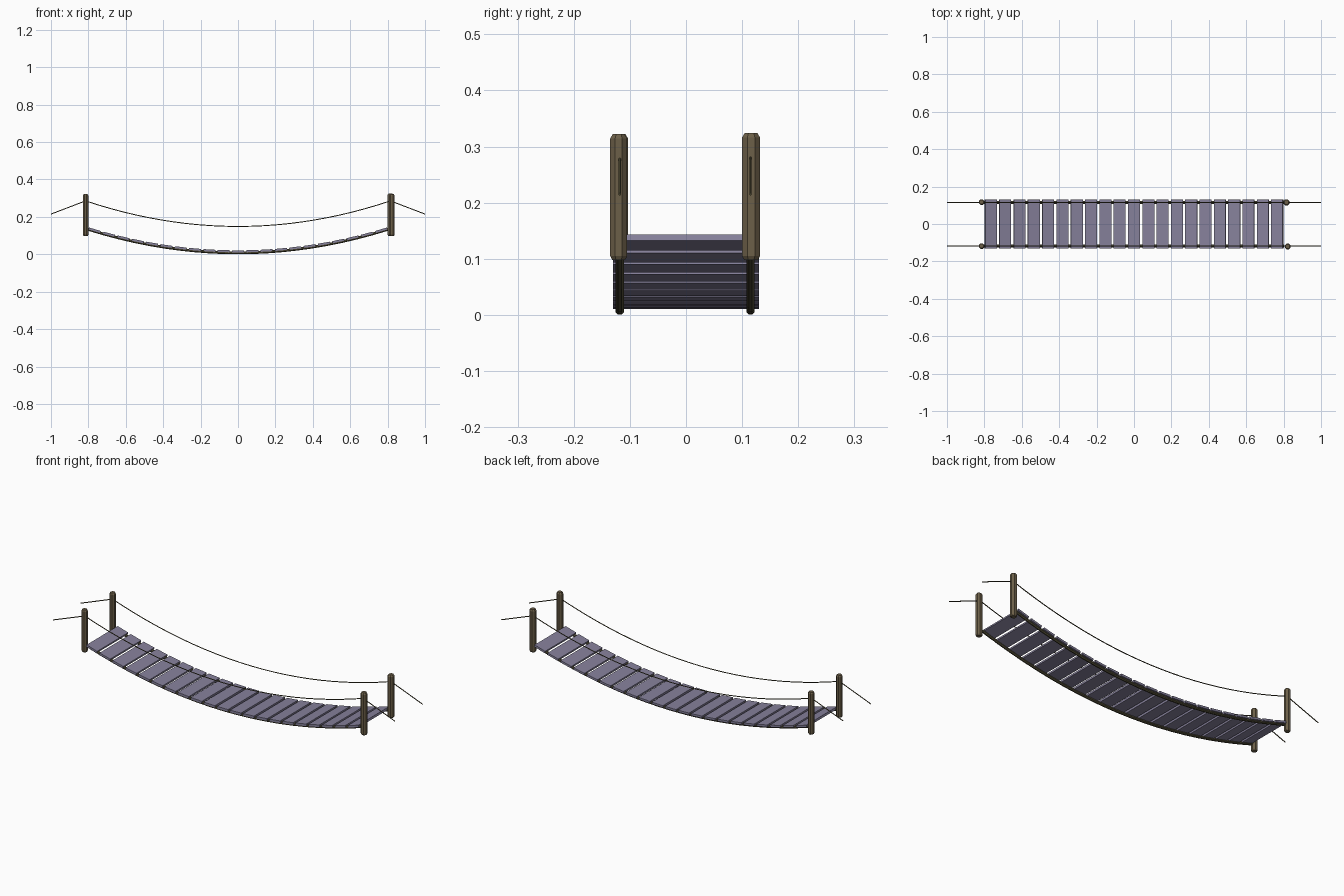
import bpy, bmesh, math
from mathutils import Vector, Matrix

if "Cube" in bpy.data.objects:
    bpy.data.objects.remove(bpy.data.objects["Cube"])


def material(name, rgb):
    m = bpy.data.materials.new(name)
    m.diffuse_color = (*rgb, 1)
    m.use_nodes = True
    m.node_tree.nodes["Principled BSDF"].inputs["Base Color"].default_value = m.diffuse_color
    return m


WOOD = material("post_wood", (0.15, 0.115, 0.065))
PLANK = material("plank_wood", (0.24, 0.22, 0.33))
ROPE = material("rope_fibre", (0.09, 0.08, 0.04))


def sag(x, low, high, half=0.81):
    return low + (high - low) * (x / half) ** 2


def finish(name, bm, mat):
    bmesh.ops.recalc_face_normals(bm, faces=bm.faces)
    me = bpy.data.meshes.new(name)
    bm.to_mesh(me)
    bm.free()
    me.materials.append(mat)
    ob = bpy.data.objects.new(name, me)
    bpy.context.collection.objects.link(ob)
    return ob


def rope(name, pts, r, sides):
    # sweep a small ring along a path lying in an xz plane
    bm = bmesh.new()
    pts = [Vector(p) for p in pts]
    rings = []
    for i, p in enumerate(pts):
        t = (pts[min(i + 1, len(pts) - 1)] - pts[max(i - 1, 0)]).normalized()
        side = Vector((0, 1, 0))
        up = t.cross(side)
        rings.append([bm.verts.new(p + r * (math.cos(a) * side + math.sin(a) * up))
                      for a in (math.tau * (k + 0.5) / sides for k in range(sides))])
    for a, b in zip(rings, rings[1:]):
        for k in range(sides):
            n = (k + 1) % sides
            bm.faces.new((a[k], a[n], b[n], b[k]))
    bm.faces.new(rings[0])
    bm.faces.new(rings[-1])
    return finish(name, bm, ROPE)


def post(name, x, y, r, top):
    # octagonal post with chamfered ends
    bm = bmesh.new()
    prof = [(0.75, 0.098), (1, 0.105), (1, top - 0.008), (0.7, top)]
    rings = [[bm.verts.new((x + r * s * math.cos(a), y + r * s * math.sin(a), z))
              for a in (math.tau * (k + 0.5) / 8 for k in range(8))] for s, z in prof]
    for a, b in zip(rings, rings[1:]):
        for k in range(8):
            n = (k + 1) % 8
            bm.faces.new((a[k], a[n], b[n], b[k]))
    bm.faces.new(rings[0])
    bm.faces.new(rings[-1])
    finish(name, bm, WOOD)


# four posts, slightly uneven
post("post_front_left", -0.815, -0.118, 0.016, 0.322)
post("post_back_left", -0.815, 0.117, 0.016, 0.322)
post("post_front_right", 0.822, -0.12, 0.0165, 0.322)
post("post_back_right", 0.815, 0.116, 0.0175, 0.324)

# deck planks following the sag
COUNT = 21
pitch = 1.532 / (COUNT - 1)
for i in range(COUNT):
    x = (i - (COUNT - 1) / 2) * pitch
    z = sag(x, 0.016, 0.142)
    slope = math.atan(2 * 0.126 * x / 0.81 ** 2)
    bm = bmesh.new()
    bmesh.ops.create_cube(bm, size=1)
    bm.transform(Matrix.Translation((x, 0, z)) @ Matrix.Rotation(-slope, 4, 'Y')
                 @ Matrix.Diagonal((0.064, 0.26, 0.011, 1)))
    finish(f"plank_{i + 1}", bm, PLANK)

# support ropes under the deck and thin hand ropes over the posts
for label, y in (("front", -0.118), ("back", 0.115)):
    n = 20
    xs = [-0.8 + 1.6 * k / n for k in range(n + 1)]
    rope(f"deck_rope_{label}", [(x, y, sag(x, 0.0075, 0.136)) for x in xs], 0.0078, 8)
    xs = [-0.815 + 1.63 * k / 24 for k in range(25)]
    pts = [(-1, y, 0.215)] + [(x, y, sag(x, 0.149, 0.284)) for x in xs] + [(1, y, 0.215)]
    rope(f"hand_rope_{label}", pts, 0.0025, 6)
